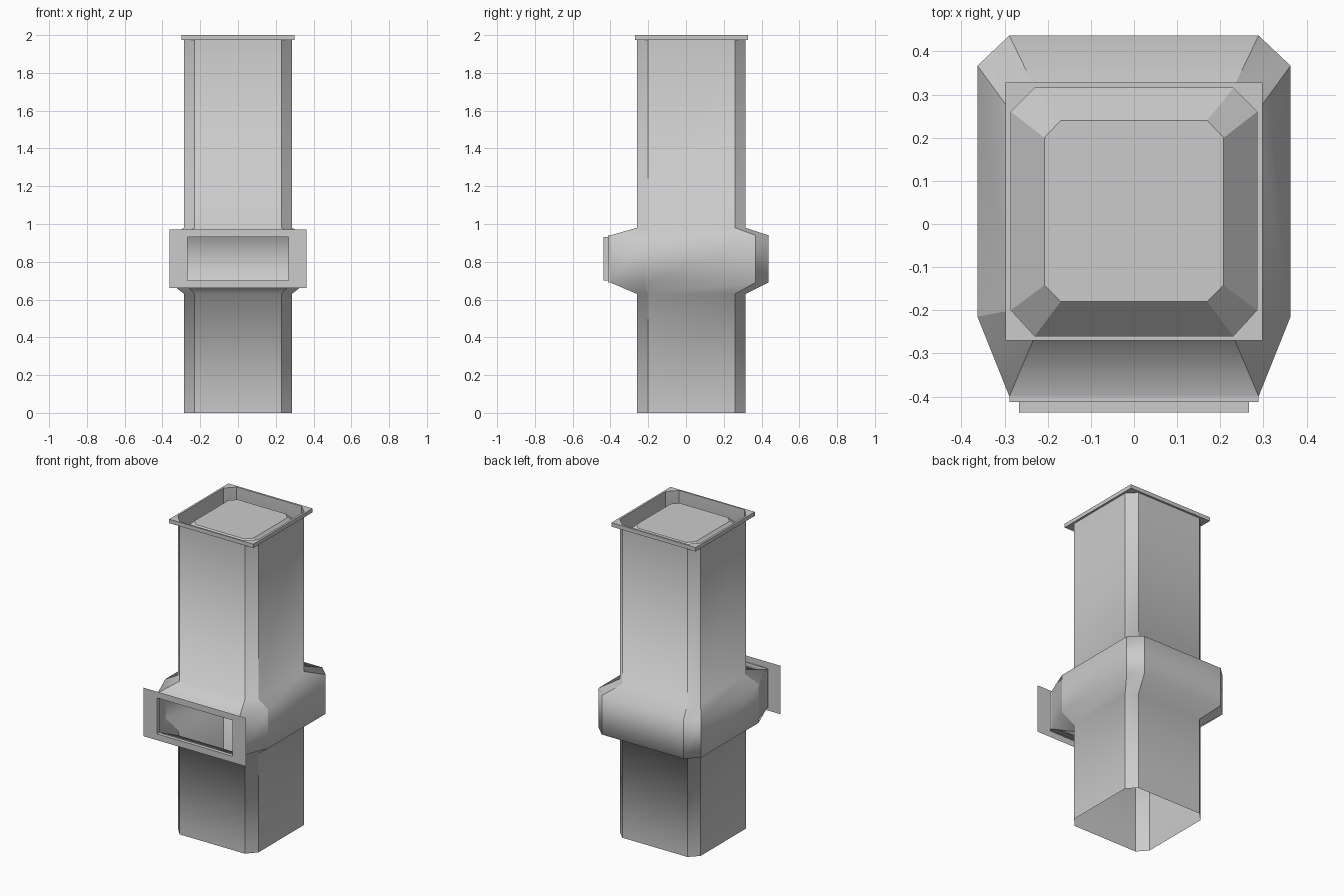
import bpy, bmesh

if "Cube" in bpy.data.objects:
    bpy.data.objects.remove(bpy.data.objects["Cube"])


def loft(name, rings, cap=False, skip=(), smooth=False):
    """Skin a list of equal-length point rings; skip holds (ring, side) openings."""
    bm = bmesh.new()
    loops = [[bm.verts.new(p) for p in r] for r in rings]
    n = len(rings[0])
    for k in range(len(loops) - 1):
        a, b = loops[k], loops[k + 1]
        for i in range(n):
            if (k, i) in skip:
                continue
            j = (i + 1) % n
            f = bm.faces.new((a[i], a[j], b[j], b[i]))
            f.smooth = smooth
    if cap:
        bm.faces.new(loops[-1])
    # Corner edges stay crisp, horizontal bends are shaded smooth
    for k in range(len(loops) - 1):
        for i in range(n):
            e = bm.edges.get((loops[k][i], loops[k + 1][i]))
            if e:
                e.smooth = False
    bmesh.ops.remove_doubles(bm, verts=bm.verts, dist=0.0005)
    mesh = bpy.data.meshes.new(name)
    bm.to_mesh(mesh)
    bm.free()
    obj = bpy.data.objects.new(name, mesh)
    bpy.context.collection.objects.link(obj)
    return obj


def octagon(z, hx, cx, yf, ysf, ysb, yb):
    """Chamfered rectangle in plan, starting with the front side."""
    return [(-cx, yf, z), (cx, yf, z), (hx, ysf, z), (hx, ysb, z),
            (cx, yb, z), (-cx, yb, z), (-hx, ysb, z), (-hx, ysf, z)]


def window(y, hx, z0, z1):
    """Upright rectangle facing the front."""
    return [(-hx, y, z0), (hx, y, z0), (hx, y, z1), (-hx, y, z1)]


SHAFT = (0.285, 0.23, -0.26, -0.20, 0.26, 0.315)
BULGE = (0.363, 0.289, -0.40, -0.215, 0.367, 0.437)
PLATE = (0.208, 0.17, -0.18, -0.142, 0.20, 0.24)
SQUARE = (0.298, 0.298, -0.27, -0.27, 0.328, 0.328)

# Hollow shaft with a swollen collar, open at the bottom and at the front window
loft("shaft", [octagon(0, *SHAFT), octagon(0.63, *SHAFT),
               octagon(0.69, *BULGE), octagon(0.94, *BULGE),
               octagon(0.98, *SHAFT), octagon(2.0, *SHAFT)],
     skip={(2, 0)}, smooth=True)

# Raised lid sunk inside the top opening
loft("top_lid", [octagon(1.88, *SHAFT), octagon(1.965, *PLATE)], cap=True)

# Square rim around the top
loft("top_rim", [octagon(1.975, *SHAFT), octagon(1.975, *SQUARE),
                 octagon(2.0, *SQUARE), octagon(2.0, *SHAFT)])

# Short stepped duct leading from the collar to the front frame
loft("front_duct", [window(-0.40, 0.289, 0.69, 0.94),
                    window(-0.413, 0.289, 0.69, 0.94),
                    window(-0.413, 0.267, 0.70, 0.93),
                    window(-0.437, 0.267, 0.70, 0.93)])

# Flat frame around the front opening
loft("front_frame", [window(-0.437, 0.363, 0.66, 0.97),
                     window(-0.437, 0.267, 0.70, 0.93)])
